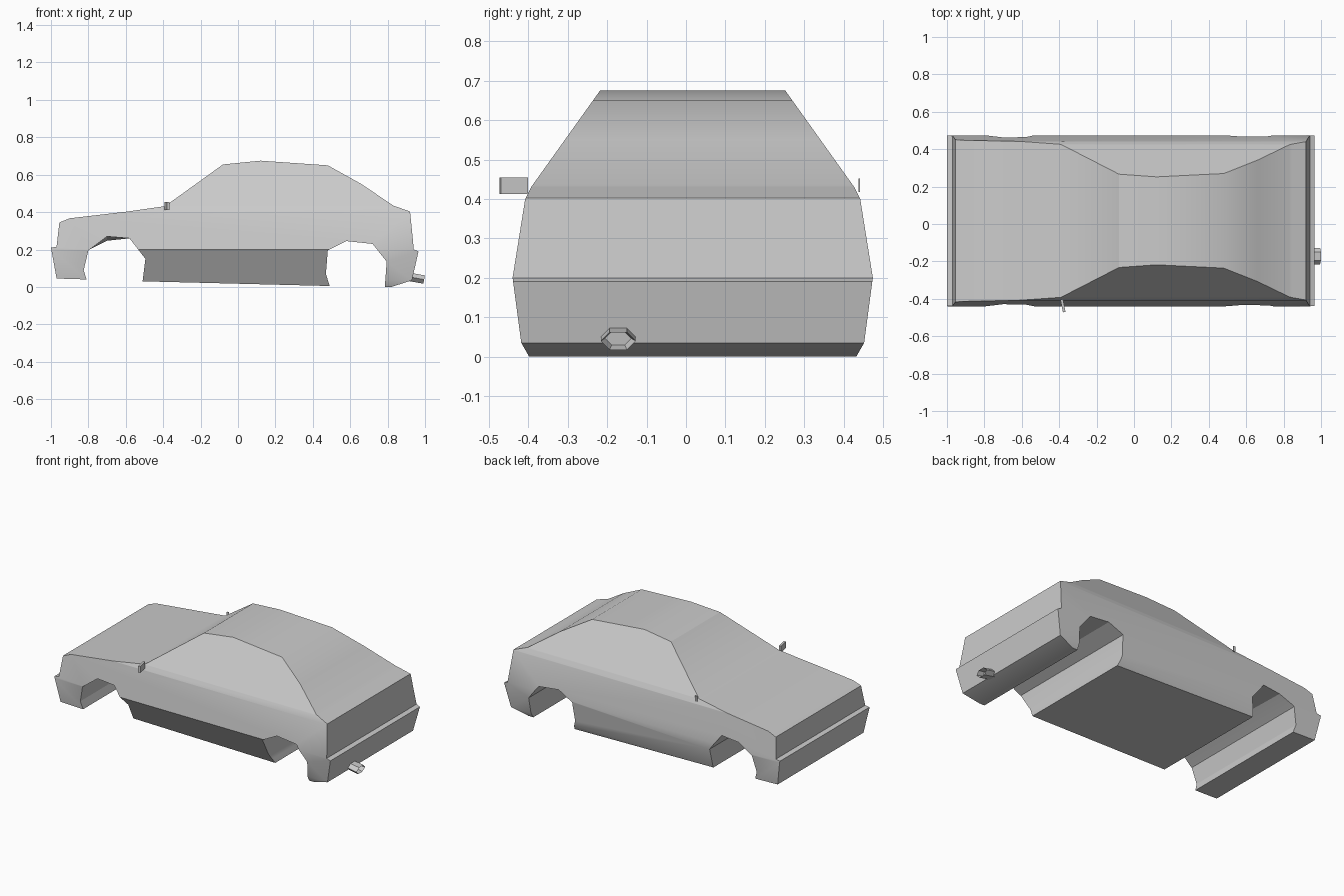
import bpy, bmesh, math
from mathutils import Matrix, Vector

cube = bpy.data.objects.get("Cube")
if cube:
    bpy.data.objects.remove(cube, do_unlink=True)

paint = bpy.data.materials.new("grey")
paint.use_nodes = True
GREY = (0.6, 0.6, 0.6, 1)
paint.diffuse_color = GREY
paint.node_tree.nodes["Principled BSDF"].inputs["Base Color"].default_value = GREY

MID = 0.017  # centre line of the body


def finish(name, bm, smooth=None):
    bmesh.ops.recalc_face_normals(bm, faces=bm.faces)
    mesh = bpy.data.meshes.new(name)
    bm.to_mesh(mesh)
    bm.free()
    mesh.materials.append(paint)
    obj = bpy.data.objects.new(name, mesh)
    bpy.context.collection.objects.link(obj)
    if smooth:
        bpy.ops.object.select_all(action="DESELECT")
        bpy.context.view_layer.objects.active = obj
        obj.select_set(True)
        bpy.ops.object.shade_smooth_by_angle(angle=math.radians(smooth))
    return obj


# Side outline: nose, bonnet, roof, tail, then the underside with its arches
upper = [(-.97, .045), (-1, .21), (-.97, .215), (-.955, .345), (-.9, .367),
         (-.6, .402), (-.39, .432), (-.08, .655), (.12, .675), (.48, .65),
         (.66, .55), (.83, .435), (.92, .403), (.94, .2), (.965, .19),
         (.93, .035), (.82, 0)]
rear_arch = [(.785, 0), (.795, .135), (.72, .23), (.58, .245), (.48, .195),
             (.47, .07), (.49, .005)]
front_arch = [(-.51, .03), (-.495, .15), (-.58, .26), (-.7, .27), (-.8, .195),
              (-.825, .09), (-.81, .04)]

# Half width of the body at each height
section = [(0, .415), (.035, .435), (.2, .457), (.4, .425), (.43, .41), (.675, .235)]


def half_width(z):
    for (z0, w0), (z1, w1) in zip(section, section[1:]):
        if z <= z1:
            return w0 + (w1 - w0) * (z - z0) / (z1 - z0)
    return section[-1][1]


# Body shell: extrude the outline, slice it at the creases, pull in the sides
bm = bmesh.new()
outline = bm.faces.new([bm.verts.new((x, -1, z)) for x, z in upper + rear_arch + front_arch])
side = bmesh.ops.extrude_face_region(bm, geom=[outline])["geom"]
bmesh.ops.translate(bm, vec=(0, 2, 0), verts=[v for v in side if isinstance(v, bmesh.types.BMVert)])
for z, _ in section[1:-1]:
    bmesh.ops.bisect_plane(bm, geom=bm.verts[:] + bm.edges[:] + bm.faces[:],
                           plane_co=(0, 0, z), plane_no=(0, 0, 1), dist=1e-5)
for v in bm.verts:
    x, y, z = v.co
    v.co.y = MID + math.copysign(half_width(z), y)
    if -.55 < x < .5 and z < .2 and y < 0:      # tucked-in right sill
        v.co.y = -.44 + .11 * (.2 - z) / .18
    if y > 0 and -.75 < x < -.65 and .26 < z < .28:   # lower left arch
        v.co.z = .247
finish("body_shell", bm, 30)


# Door mirrors: a plate on the right, a thin blade on the left
def plate(name, centre, size, turn):
    bm = bmesh.new()
    bmesh.ops.create_cube(bm, size=1, matrix=Matrix.Translation(centre)
                          @ Matrix.Rotation(turn, 4, "Z") @ Matrix.Diagonal((*size, 1)))
    finish(name, bm)


plate("right_mirror", (-.38, -.437, .433), (.014, .07, .042), .2)
plate("left_mirror", (-.38, .44, .435), (.016, .004, .035), 0)

# Exhaust: flattened hexagonal pipe with a hollow end
bm = bmesh.new()
bmesh.ops.create_cone(bm, cap_ends=True, segments=6, radius1=1, radius2=1, depth=.12)
end = max(bm.faces, key=lambda f: f.calc_center_median().z)
bmesh.ops.inset_region(bm, faces=[end], thickness=.25)
bmesh.ops.translate(bm, verts=end.verts[:], vec=(0, 0, -.04))
hexagon = Matrix.Rotation(math.radians(90), 4, "Z")
place = (Matrix.Translation(Vector((.936, -.172, .05)))
         @ Matrix.Rotation(math.radians(100), 4, "Y") @ Matrix.Diagonal((.026, .044, 1, 1)))
corner = max(abs(v.co.y) for v in bm.verts)
bmesh.ops.transform(bm, matrix=place if corner > .99 else place @ hexagon, verts=bm.verts[:])
finish("exhaust_pipe", bm)
